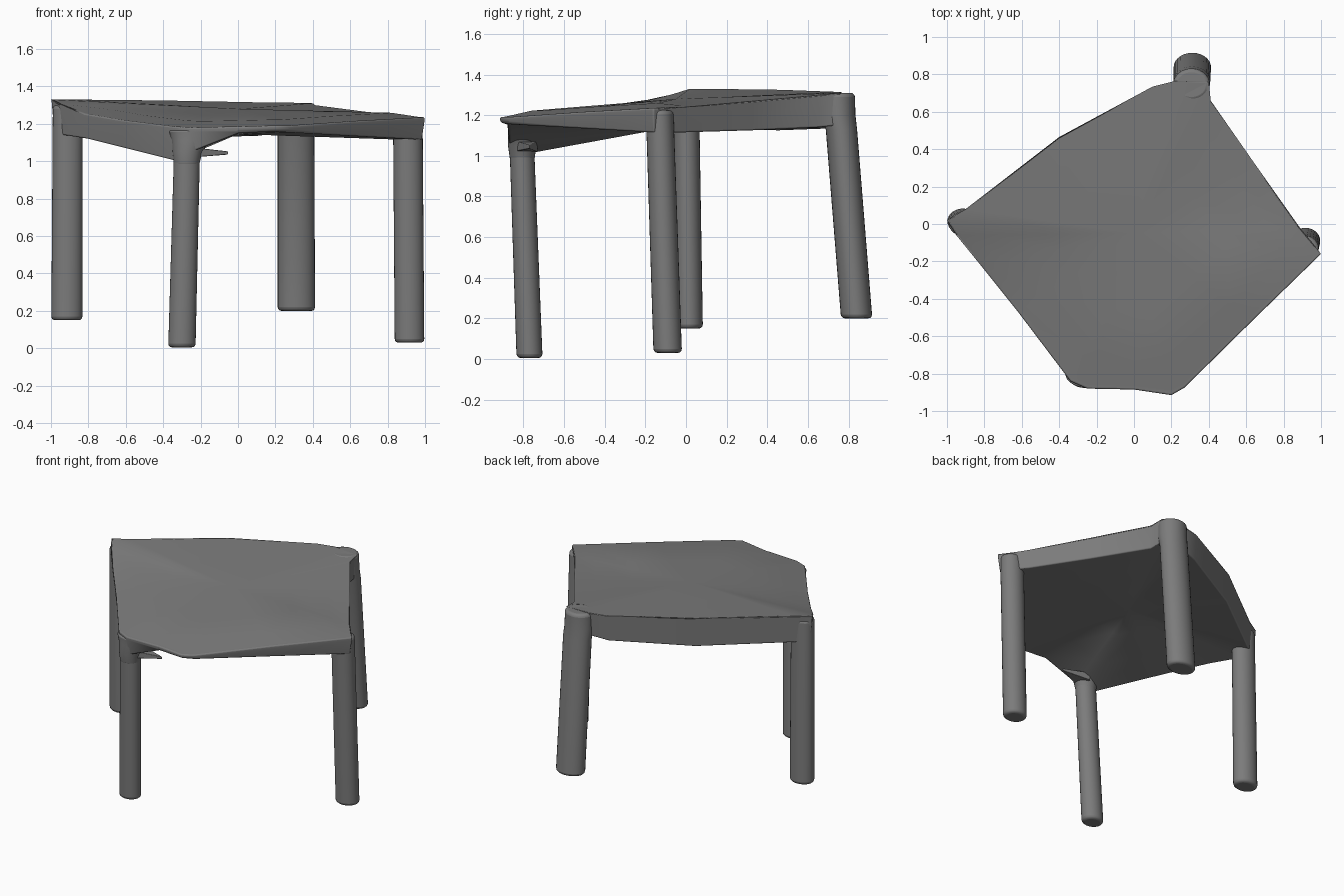
import bpy, bmesh, math
from mathutils import Vector

cube = bpy.data.objects.get("Cube")
if cube:
    bpy.data.objects.remove(cube)

grey = bpy.data.materials.new("dark grey")
grey.use_nodes = True
colour = (0.2, 0.2, 0.2, 1)
grey.diffuse_color = colour
grey.node_tree.nodes["Principled BSDF"].inputs["Base Color"].default_value = colour


def finish(bm, name, bevel):
    """Turn a bmesh into a smooth, rounded object."""
    bmesh.ops.recalc_face_normals(bm, faces=bm.faces)
    mesh = bpy.data.meshes.new(name)
    bm.to_mesh(mesh)
    bm.free()
    mesh.materials.append(grey)
    ob = bpy.data.objects.new(name, mesh)
    bpy.context.collection.objects.link(ob)
    mod = ob.modifiers.new("rounded edges", "BEVEL")
    mod.width, mod.segments = bevel, 3
    mod.limit_method, mod.angle_limit = "ANGLE", math.radians(40)
    bpy.ops.object.select_all(action="DESELECT")
    ob.select_set(True)
    bpy.context.view_layer.objects.active = ob
    bpy.ops.object.shade_smooth_by_angle(angle=math.radians(50))


def loft(bm, rings, caps=True):
    """Skin consecutive closed rings of points with quads."""
    rows = [[bm.verts.new(p) for p in ring] for ring in rings]
    n = len(rows[0])
    for a, b in zip(rows, rows[1:]):
        for i in range(n):
            j = (i + 1) % n
            bm.faces.new((a[i], a[j], b[j], b[i]))
    if caps:
        bm.faces.new(rows[0])
        bm.faces.new(rows[-1])
    return rows


def oval(x, y, z, rx, ry):
    return [(x + rx * math.cos(a), y + ry * math.sin(a), z)
            for a in (math.tau * k / 28 for k in range(28))]


def post(name, levels, bevel=0.02):
    """Upright part skinned over ovals (x, y, z, rx, ry)."""
    bm = bmesh.new()
    loft(bm, [oval(*level) for level in levels])
    finish(bm, name, bevel)


# Seat: tilted five-sided block, thin at the front, deep at the other edges.
# Each rim point is (x, y, top, bottom).
rim = [(-1.0, 0.02, 1.33, 1.15), (-0.95, -0.06, 1.305, 1.14), (-0.82, -0.22, 1.255, 1.12),
       (-0.62, -0.47, 1.22, 1.07), (-0.34, -0.84, 1.185, 1.0), (-0.25, -0.88, 1.18, 1.05),
       (0.0, -0.885, 1.185, 1.15), (0.2, -0.915, 1.19, 1.16), (0.27, -0.875, 1.19, 1.155),
       (0.63, -0.52, 1.215, 1.135), (1.0, -0.16, 1.235, 1.115), (0.88, -0.01, 1.24, 1.115),
       (0.64, 0.33, 1.27, 1.125), (0.41, 0.66, 1.30, 1.14), (0.40, 0.76, 1.31, 1.15),
       (0.22, 0.765, 1.315, 1.15), (0.1, 0.735, 1.315, 1.135), (-0.4, 0.465, 1.325, 1.125),
       (-0.9, 0.08, 1.33, 1.14)]
mid = Vector((0, -0.05))
mid_top, mid_low = 1.28, 1.145


def ring(scale, low, crown=0.0):
    """Scaled rim whose height blends towards the middle of the seat."""
    points = []
    for x, y, top, bottom in rim:
        edge, centre = (bottom, mid_low) if low else (top, mid_top)
        p = mid.lerp(Vector((x, y)), scale)
        z = centre + (edge - centre) * scale + (crown if y < -0.1 else 0)
        points.append((p.x, p.y, z))
    return points


bm = bmesh.new()
rows = loft(bm, [ring(0.3, True), ring(0.65, True), ring(0.97, True), ring(0.985, True),
                 ring(1, False, -0.02), ring(1, False), ring(0.97, False),
                 ring(0.82, False, 0.016), ring(0.5, False, 0.01)], caps=False)
for row, z in ((rows[0], mid_low), (rows[-1], mid_top)):
    centre = bm.verts.new((*mid, z))
    for i, v in enumerate(row):
        bm.faces.new((v, row[(i + 1) % len(row)], centre))
finish(bm, "seat", 0.012)

# Legs: oval posts with uneven lengths
post("right_leg", [(-0.915, 0.015, 0.15, 0.083, 0.068), (-0.91, 0.0, 1.3, 0.08, 0.064)])
post("front_leg", [(-0.3, -0.77, 0.005, 0.073, 0.064), (-0.27, -0.812, 1.16, 0.069, 0.06)])
post("left_leg", [(0.917, -0.09, 0.03, 0.079, 0.07), (0.908, -0.13, 1.225, 0.079, 0.068)])
post("back_leg", [(0.312, 0.84, 0.2, 0.1, 0.077), (0.31, 0.765, 1.13, 0.098, 0.077),
                  (0.307, 0.748, 1.2, 0.099, 0.086), (0.307, 0.745, 1.31, 0.098, 0.086)])

# Flared collar on the front leg with a small pointed fin
post("front_leg_collar", [(-0.275, -0.806, 0.98, 0.067, 0.06), (-0.27, -0.806, 1.05, 0.08, 0.07),
                          (-0.255, -0.8, 1.11, 0.1, 0.075), (-0.24, -0.8, 1.165, 0.13, 0.078)], 0.01)
bm = bmesh.new()
loft(bm, [[(-0.25, -0.85, z), (-0.05, -0.77, 1.045 + (z - 1.05) * 0.3), (-0.25, -0.73, z)]
          for z in (1.02, 1.075)])
finish(bm, "front_leg_fin", 0.004)
